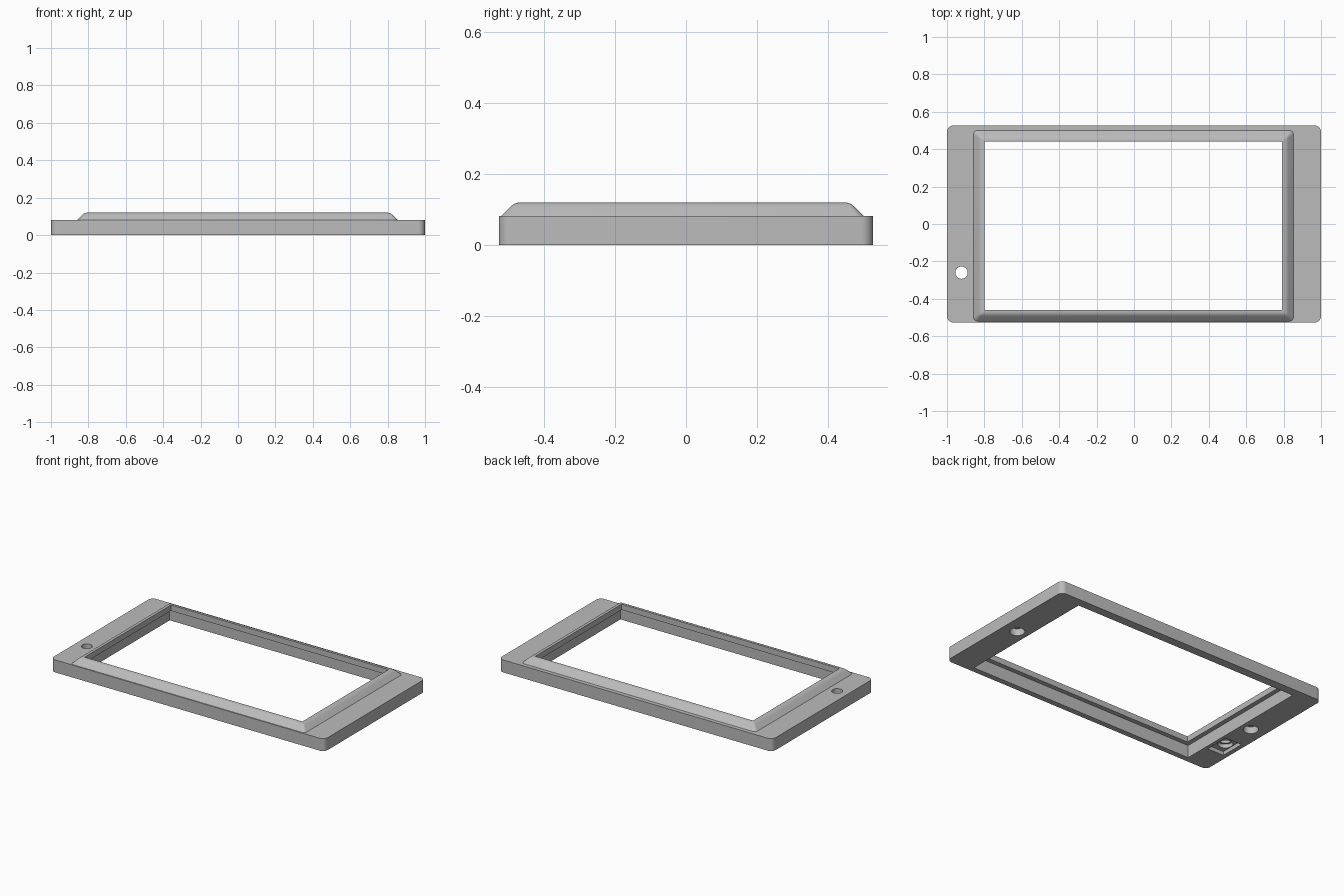
import bpy, bmesh
from math import sin, cos, pi, radians

cube = bpy.data.objects.get("Cube")
if cube:
    bpy.data.objects.remove(cube, do_unlink=True)

grey = bpy.data.materials.new("satin grey")
grey.use_nodes = True
grey.diffuse_color = (0.5, 0.5, 0.5, 1)
grey.node_tree.nodes["Principled BSDF"].inputs["Base Color"].default_value = (0.5, 0.5, 0.5, 1)

STEPS = 8          # segments per rounded corner
PLATE = 0.082      # plate thickness
WIN_X, WIN_Y = 0.795, 0.45      # half size of the window
OFF_X, OFF_Y = -0.003, -0.01    # window centre


def rounded_rect(cx, cy, hx, hy, r):
    """Counter-clockwise outline, same point count for any radius."""
    pts = []
    for q, (sx, sy) in enumerate([(1, 1), (-1, 1), (-1, -1), (1, -1)]):
        for i in range(STEPS + 1):
            a = (q + i / STEPS) * pi / 2
            pts.append((cx + sx * (hx - r) + r * cos(a),
                        cy + sy * (hy - r) + r * sin(a)))
    return pts


def ring(name, loops):
    """Closed ring skinned through (outline, height) loops."""
    bm = bmesh.new()
    rows = [[bm.verts.new((x, y, z)) for x, y in pts] for pts, z in loops]
    n = len(rows[0])
    for a, b in zip(rows, rows[1:] + rows[:1]):
        for i in range(n):
            j = (i + 1) % n
            bm.faces.new((a[i], a[j], b[j], b[i]))
    bmesh.ops.remove_doubles(bm, verts=bm.verts, dist=1e-5)
    bmesh.ops.recalc_face_normals(bm, faces=bm.faces)
    mesh = bpy.data.meshes.new(name)
    bm.to_mesh(mesh)
    bm.free()
    mesh.materials.append(grey)
    obj = bpy.data.objects.new(name, mesh)
    bpy.context.collection.objects.link(obj)
    return obj


def activate(obj):
    bpy.ops.object.select_all(action="DESELECT")
    obj.select_set(True)
    bpy.context.view_layer.objects.active = obj


def cut(target, cutter):
    """Subtract the active cutter and discard it."""
    cutter.hide_render = True
    cutter.data.materials.append(grey)
    mod = target.modifiers.new("cut", "BOOLEAN")
    mod.operation, mod.solver, mod.object = "DIFFERENCE", "EXACT", cutter
    activate(target)
    bpy.ops.object.modifier_apply(modifier=mod.name)
    bpy.data.objects.remove(cutter, do_unlink=True)


def drill(target, x, y, r, depth):
    bpy.ops.mesh.primitive_cylinder_add(vertices=32, radius=r, depth=2 * depth,
                                        location=(x, y, 0))
    cut(target, bpy.context.object)


# Base plate with a large rectangular opening
outer = rounded_rect(0, 0, 1, 0.527, 0.035)
opening = rounded_rect(OFF_X, OFF_Y, WIN_X + 0.03, WIN_Y + 0.03, 0)
plate = ring("base_plate", [(outer, 0), (outer, PLATE), (opening, PLATE), (opening, 0)])

# Blind round pockets in the underside of both side margins
for side in (-1, 1):
    drill(plate, side * 0.9, 0, 0.045, 0.045)

# Button seat: shallow rectangular recess, round counterbore, through hole
BX, BY = -0.922, -0.26
bpy.ops.mesh.primitive_cube_add(size=1, location=(BX + 0.012, BY + 0.007, 0))
bpy.context.object.scale = (0.12, 0.165, 0.05)
cut(plate, bpy.context.object)
drill(plate, BX, BY, 0.045, 0.05)
drill(plate, BX, BY, 0.033, 0.2)

# Raised bezel: sloped outside, rounded shoulder, lip overhanging the opening
profile = [(0, PLATE), (0.06, PLATE), (0.034, 0.108), (0.026, 0.115),
           (0.017, 0.119), (0.008, 0.12), (0, 0.12)]
bezel = ring("raised_bezel", [
    (rounded_rect(OFF_X, OFF_Y, WIN_X + d, WIN_Y + d, d * 0.35), z) for d, z in profile])

for obj in (plate, bezel):
    activate(obj)
    bpy.ops.object.shade_smooth_by_angle(angle=radians(32))
